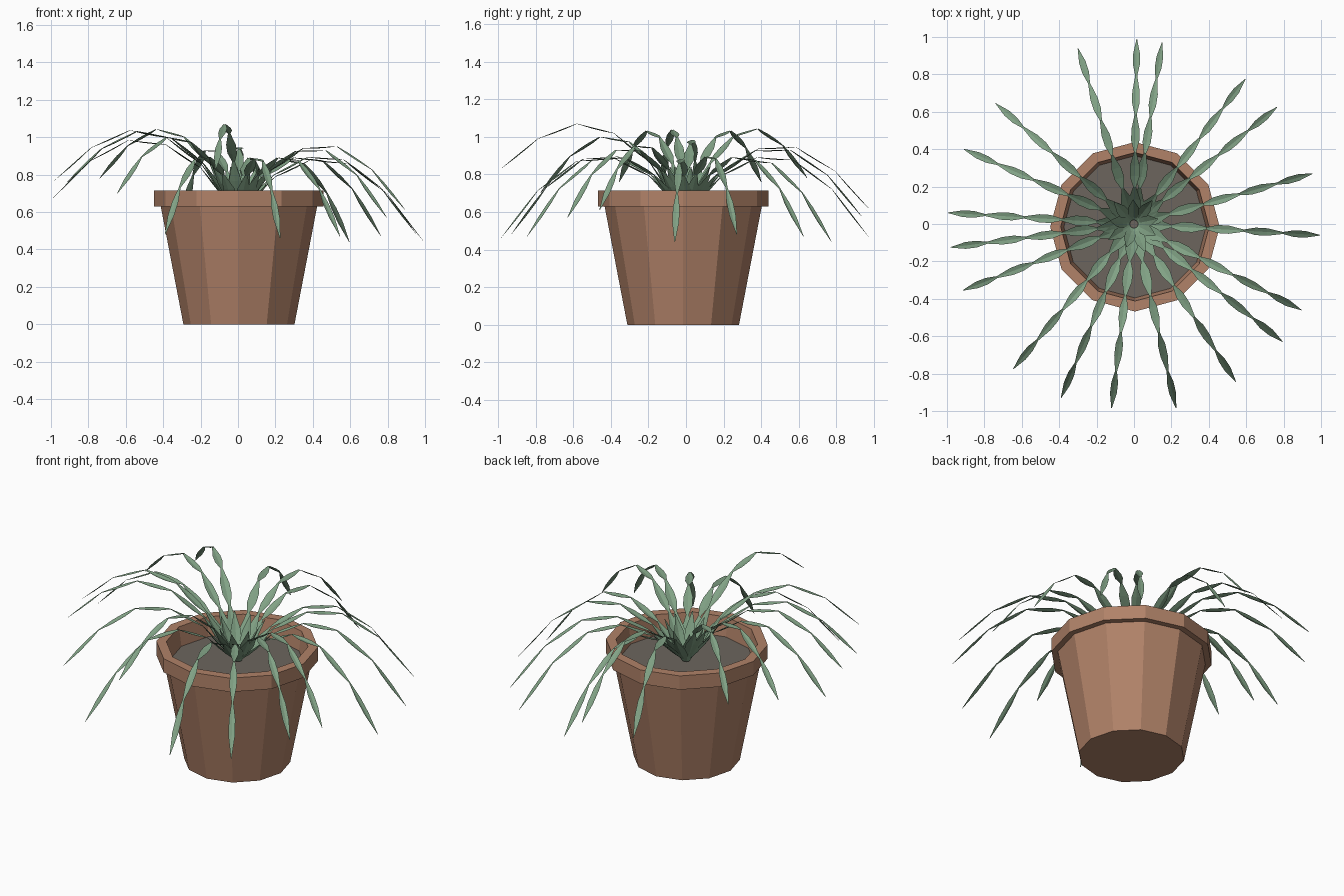
import bpy, bmesh, math
from mathutils import Vector

if "Cube" in bpy.data.objects:
    bpy.data.objects.remove(bpy.data.objects["Cube"])

CX, CY = 0.005, -0.015   # pot axis sits slightly off the plant centre
SIDES = 12


def material(name, rgb):
    m = bpy.data.materials.new(name)
    m.diffuse_color = (*rgb, 1)
    m.use_nodes = True
    m.node_tree.nodes["Principled BSDF"].inputs["Base Color"].default_value = m.diffuse_color
    return m


def finish(name, bm, mat):
    me = bpy.data.meshes.new(name)
    bm.to_mesh(me)
    bm.free()
    ob = bpy.data.objects.new(name, me)
    me.materials.append(mat)
    bpy.context.collection.objects.link(ob)
    return ob


def ring(bm, r, z):
    return [bm.verts.new((CX + r * math.cos(a), CY + r * math.sin(a), z))
            for a in (2 * math.pi * i / SIDES for i in range(SIDES))]


def lathe(name, profile, mat, cap_first=False, cap_last=False):
    bm = bmesh.new()
    rings = [ring(bm, r, z) for r, z in profile]
    for lo, hi in zip(rings, rings[1:]):
        for i in range(SIDES):
            j = (i + 1) % SIDES
            bm.faces.new((lo[i], lo[j], hi[j], hi[i]))
    if cap_first:
        bm.faces.new(rings[0][::-1])
    if cap_last:
        bm.faces.new(rings[-1])
    return finish(name, bm, mat)


def add_blade(bm, path, side, widths):
    # chain of slim spindle segments, pinched at every joint, faintly creased
    rows = []
    for a, b, w in zip(path, path[1:], widths):
        up = side.cross(b - a).normalized()
        if up.z < 0:
            up = -up
        for f, s in ((0, 0.28), (0.3, 0.95), (0.6, 0.95)):
            rows.append((a.lerp(b, f), w * s, up))
    rows.append((path[-1], 0.003, up))
    trios = [[bm.verts.new(p + side * w * k / 2 - up * w * (0.12 if k == 0 else 0))
              for k in (-1, 0, 1)] for p, w, up in rows]
    for lo, hi in zip(trios, trios[1:]):
        for k in (0, 1):
            bm.faces.new((lo[k], lo[k + 1], hi[k + 1], hi[k]))


terracotta = material("terracotta", (0.44, 0.225, 0.14))
soil_mat = material("soil_grey", (0.15, 0.13, 0.11))
leaf_green = material("leaf_green", (0.22, 0.36, 0.235))

# pot with stepped rim and open top
lathe("pot", [(0.297, 0), (0.418, 0.63), (0.453, 0.63), (0.453, 0.715),
              (0.397, 0.715), (0.38, 0.60)], terracotta, cap_first=True)
# soil
lathe("soil", [(0.381, 0.60)], soil_mat, cap_last=True)

# long leaves: tip x, y, z
tips = [(0.015, 0.99, 0.60), (0.15, 0.97, 0.47), (-0.30, 0.94, 0.57),
        (0.595, 0.775, 0.44), (0.765, 0.625, 0.47), (0.955, 0.27, 0.48),
        (0.995, -0.06, 0.44), (0.895, -0.46, 0.61), (0.795, -0.63, 0.57),
        (0.545, -0.845, 0.47), (0.225, -0.985, 0.46), (-0.12, -0.985, 0.83),
        (-0.39, -0.93, 0.48), (-0.645, -0.775, 0.70), (-0.915, -0.355, 0.76),
        (-0.98, -0.125, 0.77), (-0.995, 0.06, 0.67), (-0.91, 0.40, 0.76),
        (-0.74, 0.645, 0.78)]
fractions = (0.02, 0.2, 0.39, 0.59, 0.8, 1)
low_arch = (0.62, 0.79, 0.88, 0.86, 0.70, 0.44)
high_arch = (0.62, 0.87, 1.02, 1.07, 0.99, 0.83)
bm = bmesh.new()
for x, y, z in tips:
    t = (z - 0.44) / 0.39
    path = [Vector((x * f, y * f, lo + (hi - lo) * t))
            for f, lo, hi in zip(fractions, low_arch, high_arch)]
    side = Vector((-y, x, 0)).normalized()
    add_blade(bm, path, side, (0.07, 0.055, 0.046, 0.042, 0.038))
finish("long_leaves", bm, leaf_green)

# short young leaves in the crown
bm = bmesh.new()
for i in range(9):
    a = 2 * math.pi * (i + 0.3) / 9
    d = Vector((math.cos(a), math.sin(a), 0))
    r = 0.13 + 0.03 * (i % 2)
    path = [d * 0.02 + Vector((0, 0, 0.61)), d * r + Vector((0, 0, 0.84))]
    add_blade(bm, path, Vector((-d.y, d.x, 0)), (0.06,))
finish("short_leaves", bm, leaf_green)
